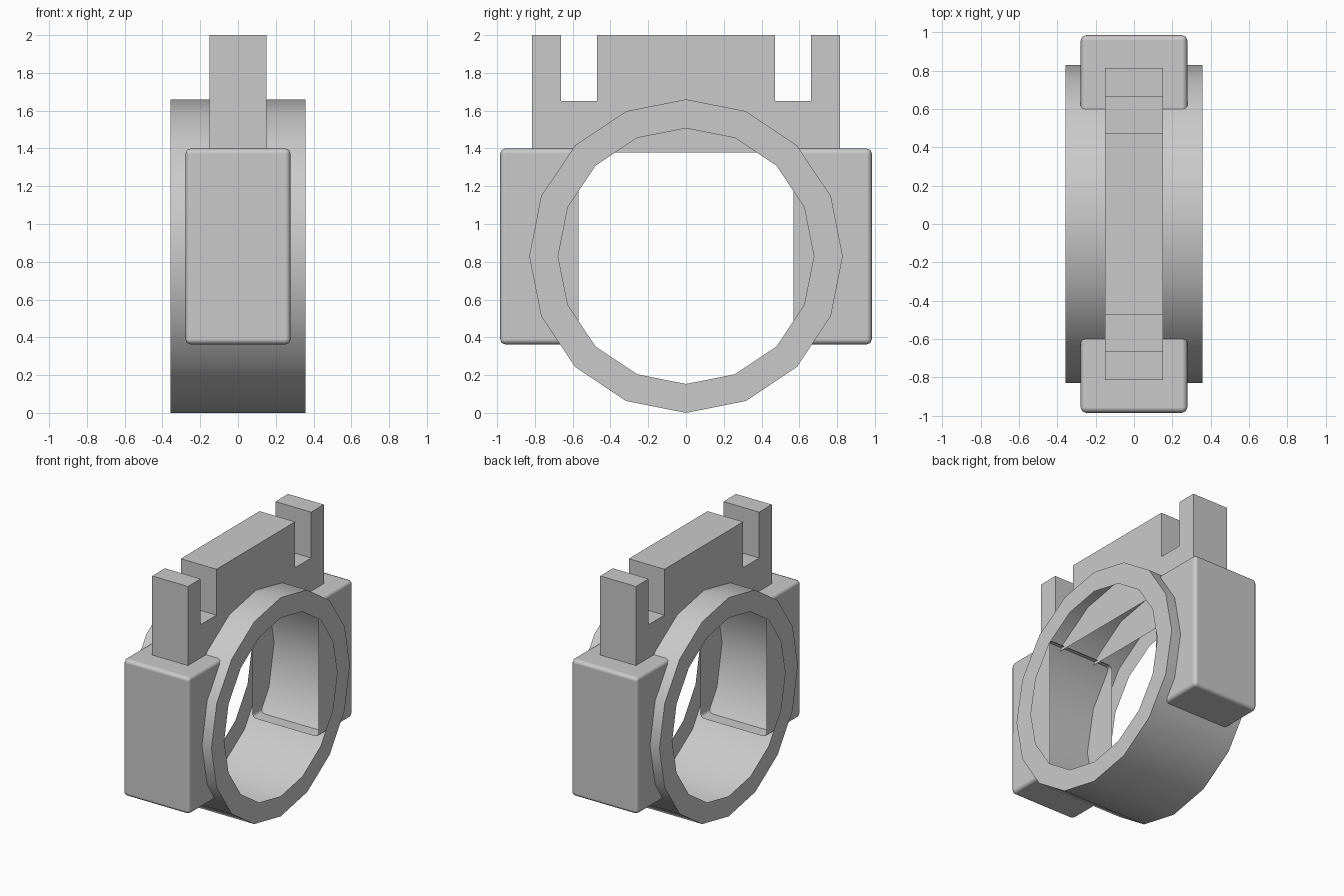
import bpy
import bmesh
import math

cube = bpy.data.objects.get("Cube")
if cube:
    bpy.data.objects.remove(cube, do_unlink=True)

GREY = (0.59, 0.59, 0.59, 1)
grey = bpy.data.materials.new("plain grey")
grey.use_nodes = True
grey.diffuse_color = GREY
grey.node_tree.nodes["Principled BSDF"].inputs["Base Color"].default_value = GREY


def add_object(name, bm):
    bmesh.ops.recalc_face_normals(bm, faces=bm.faces)
    mesh = bpy.data.meshes.new(name)
    bm.to_mesh(mesh)
    bm.free()
    mesh.materials.append(grey)
    obj = bpy.data.objects.new(name, mesh)
    bpy.context.collection.objects.link(obj)
    return obj


def smooth(obj, degrees):
    bpy.ops.object.select_all(action='DESELECT')
    obj.select_set(True)
    bpy.context.view_layer.objects.active = obj
    bpy.ops.object.shade_smooth_by_angle(angle=math.radians(degrees))


# Ring: outer band with a flat rim on each side, open towards the hole
SIDES, CENTRE_Z, HALF_WIDTH = 16, 0.83, 0.358
section = [(-HALF_WIDTH, 0.677), (-HALF_WIDTH, 0.83), (HALF_WIDTH, 0.83), (HALF_WIDTH, 0.677)]
bm = bmesh.new()
loops = []
for i in range(SIDES):
    a = math.tau * i / SIDES
    loops.append([bm.verts.new((x, r * math.sin(a), CENTRE_Z + r * math.cos(a))) for x, r in section])
for i in range(SIDES):
    here, there = loops[i], loops[(i + 1) % SIDES]
    for j in range(3):
        bm.faces.new((here[j], here[j + 1], there[j + 1], there[j]))
smooth(add_object("ring", bm), 30)

# Notched top plate: mirrored outline extruded along x, open underneath
BOTTOM = 1.378
half = [(0.472, 2), (0.472, 1.652), (0.663, 1.652), (0.663, 2), (0.814, 2), (0.814, BOTTOM)]
outline = half + [(-y, z) for y, z in reversed(half)]
bm = bmesh.new()
face = bm.faces.new([bm.verts.new((-0.15, y, z)) for y, z in outline])
extruded = bmesh.ops.extrude_face_region(bm, geom=[face], use_keep_orig=True)
moved = [v for v in extruded["geom"] if isinstance(v, bmesh.types.BMVert)]
bmesh.ops.translate(bm, verts=moved, vec=(0.3, 0, 0))
under = [f for f in bm.faces if all(abs(v.co.z - BOTTOM) < 0.001 for v in f.verts)]
bmesh.ops.delete(bm, geom=under, context='FACES_ONLY')
add_object("notched_top_plate", bm)

# Side blocks: softened shells, open on the end inside the ring
for name, side in (("front_block", -1), ("back_block", 1)):
    bm = bmesh.new()
    bmesh.ops.create_cube(bm, size=1)
    inner = [f for f in bm.faces if f.calc_center_median().y * side < -0.4]
    bmesh.ops.delete(bm, geom=inner, context='FACES_ONLY')
    bmesh.ops.scale(bm, verts=bm.verts, vec=(0.556, 0.415, 1.038))
    bmesh.ops.translate(bm, verts=bm.verts, vec=(0, side * 0.7765, 0.881))
    block = add_object(name, bm)
    smooth(block, 180)
    bevel = block.modifiers.new("soft_edges", 'BEVEL')
    bevel.width = 0.028
    bevel.segments = 2
    bevel.harden_normals = True
